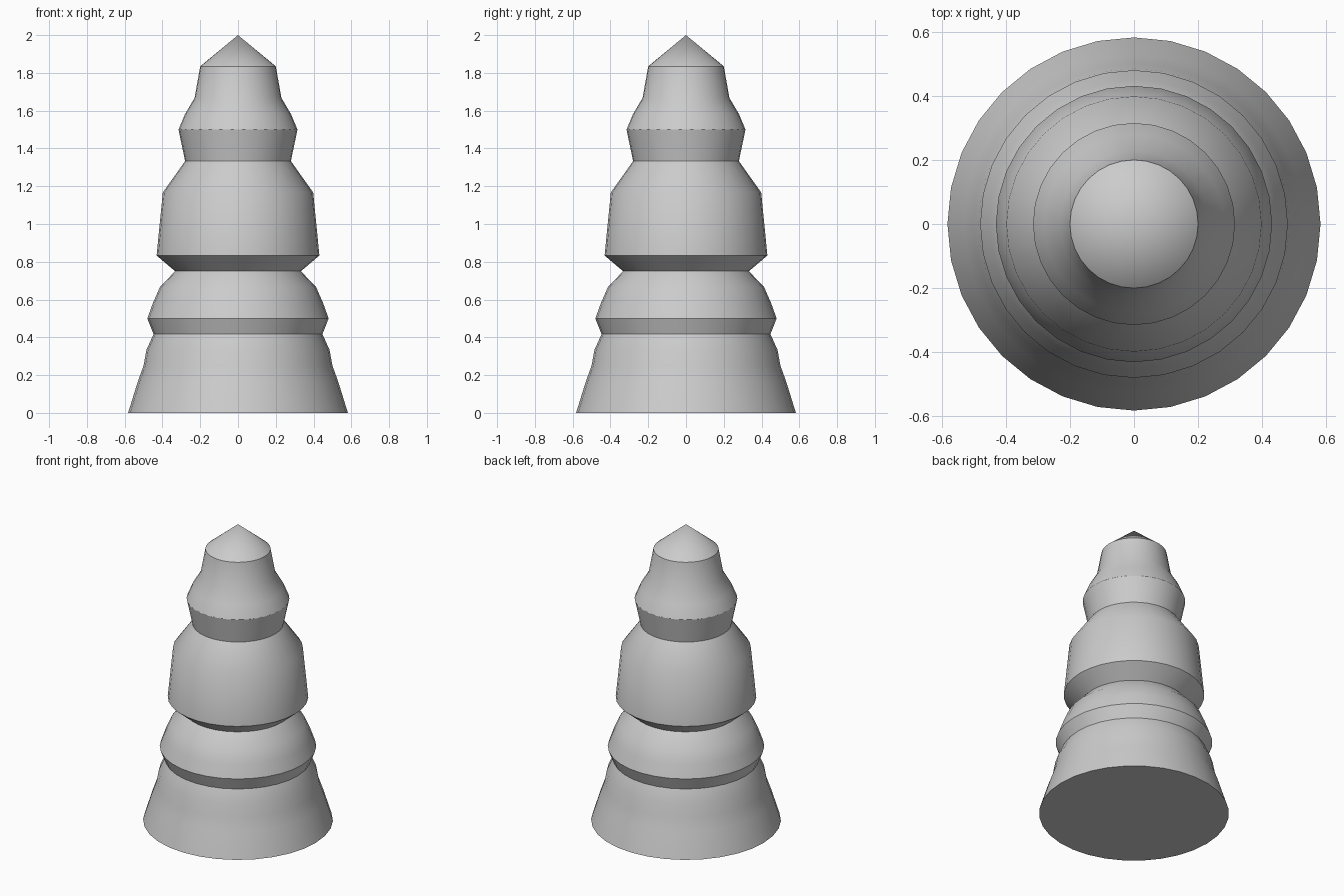
import bpy
import bmesh
import math

if "Cube" in bpy.data.objects:
    bpy.data.objects.remove(bpy.data.objects["Cube"])

SEGMENTS = 32

# Radius and height of each ring, from the foot to the shoulder of the tip
PROFILE = [
    (0.582, 0.0), (0.53, 0.167), (0.50, 0.25), (0.485, 0.333), (0.447, 0.417),  # flared foot
    (0.48, 0.50), (0.45, 0.583), (0.413, 0.667), (0.333, 0.75),                 # lower tier
    (0.431, 0.833), (0.398, 1.167), (0.28, 1.333),                              # middle tier
    (0.315, 1.50), (0.28, 1.583), (0.23, 1.667), (0.20, 1.835),                 # upper tier
]
TIP_HEIGHT = 2.0

grey = bpy.data.materials.new("plain grey")
grey.diffuse_color = (0.6, 0.6, 0.6, 1.0)
grey.use_nodes = True
grey.node_tree.nodes["Principled BSDF"].inputs["Base Color"].default_value = grey.diffuse_color

bm = bmesh.new()


def ring(radius, z):
    return [bm.verts.new((radius * math.sin(2 * math.pi * i / SEGMENTS),
                          -radius * math.cos(2 * math.pi * i / SEGMENTS), z))
            for i in range(SEGMENTS)]


rings = [ring(r, z) for r, z in PROFILE]

# Tiered wall
for low, high in zip(rings, rings[1:]):
    for i in range(SEGMENTS):
        j = (i + 1) % SEGMENTS
        bm.faces.new((low[i], low[j], high[j], high[i]))

# Pointed tip and flat base
tip = bm.verts.new((0, 0, TIP_HEIGHT))
for i in range(SEGMENTS):
    bm.faces.new((rings[-1][i], rings[-1][(i + 1) % SEGMENTS], tip))
bm.faces.new(reversed(rings[0]))

mesh = bpy.data.meshes.new("tiered_spire")
bm.to_mesh(mesh)
bm.free()
mesh.materials.append(grey)

spire = bpy.data.objects.new("tiered_spire", mesh)
bpy.context.collection.objects.link(spire)
bpy.context.view_layer.objects.active = spire
spire.select_set(True)
bpy.ops.object.shade_smooth_by_angle(angle=math.radians(30))
